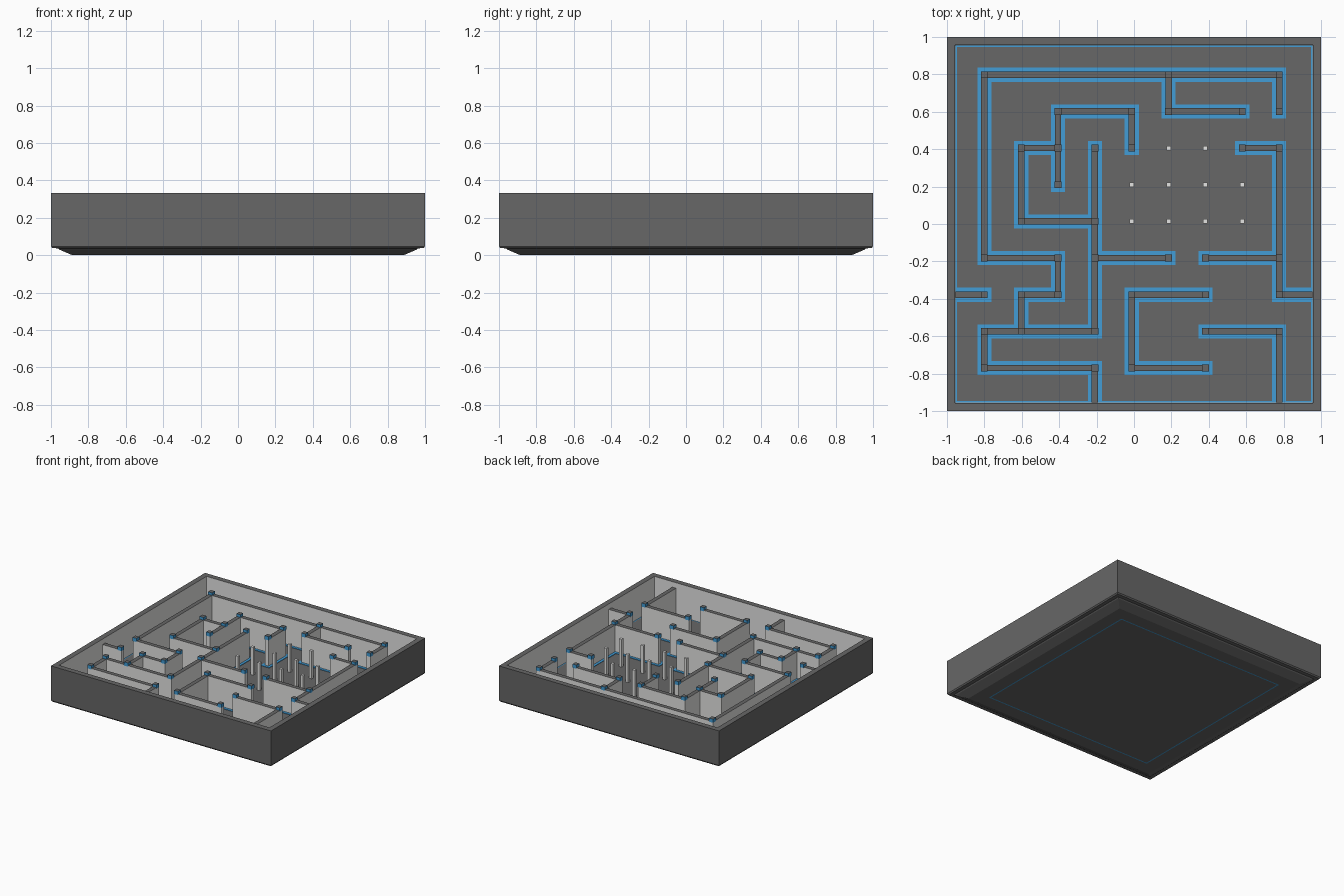
import bpy, bmesh

if "Cube" in bpy.data.objects:
    bpy.data.objects.remove(bpy.data.objects["Cube"])


def material(name, rgb):
    m = bpy.data.materials.new(name)
    m.diffuse_color = (*rgb, 1)
    m.use_nodes = True
    m.node_tree.nodes["Principled BSDF"].inputs["Base Color"].default_value = m.diffuse_color
    return m


GREY = material("dark grey", (0.135, 0.135, 0.135))
LIGHT = material("off white", (0.78, 0.78, 0.77))
BLUE = material("bright blue", (0.055, 0.34, 0.68))
MATS = [GREY, LIGHT, BLUE]
G, L, B = 0, 1, 2


def finish(name, bm):
    me = bpy.data.meshes.new(name)
    bm.to_mesh(me)
    bm.free()
    for m in MATS:
        me.materials.append(m)
    ob = bpy.data.objects.new(name, me)
    bpy.context.collection.objects.link(ob)
    return ob


def box(bm, x0, x1, y0, y1, z0, z1, side, top):
    """Axis-aligned box with one colour for the sides and one for the top."""
    v = [bm.verts.new((x, y, z)) for z in (z0, z1)
         for x, y in ((x0, y0), (x1, y0), (x1, y1), (x0, y1))]
    bm.faces.new(v[3::-1]).material_index = side
    bm.faces.new(v[4:]).material_index = top
    for i in range(4):
        j = (i + 1) % 4
        bm.faces.new((v[i], v[j], v[j + 4], v[i + 4])).material_index = side


# Tray: square rings lofted from the underside, up the outside, over the rim, to the floor
# (half width, height, colour of the band that follows)
FLOOR = 0.065
rings = [(0.765, 0, B), (0.775, 0, G), (0.885, 0, G), (0.955, 0.03, G),
         (0.963, 0.037, G), (0.993, 0.038, G), (1, 0.048, G), (1, 0.332, G),
         (0.956, 0.332, L), (0.955, FLOOR, B), (0.947, FLOOR, G)]
bm = bmesh.new()
loops = [[bm.verts.new((sx * h, sy * h, z))
          for sx, sy in ((-1, -1), (1, -1), (1, 1), (-1, 1))] for h, z, _ in rings]
bm.faces.new(loops[0][::-1]).material_index = G
bm.faces.new(loops[-1]).material_index = G
for k in range(len(rings) - 1):
    a, b = loops[k], loops[k + 1]
    for i in range(4):
        j = (i + 1) % 4
        bm.faces.new((a[i], a[j], b[j], b[i])).material_index = rings[k][2]
finish("tray", bm)

# Maze layout on a 9 x 9 grid; -1 and 9 mean the tray's inner side
walls = ["08 88", "08 03", "03 23", "23 22", "12 22", "12 11", "01 31", "01 00",
         "00 30", "31 36", "14 34", "14 16", "16 26", "25 27", "27 47",
         "47 46", "58 57", "57 77", "88 87", "76 86", "86 82", "63 83",
         "33 53", "42 62", "42 40", "40 60", "61 81", "82 92",
         "30 3-", "81 8-", "-2 02"]


def gx(c):
    return {"-": -0.955, "9": 0.955}.get(c) or -0.8 + 0.197 * int(c)


def gy(c):
    return {"-": -0.955, "9": 0.955}.get(c) or -0.77 + 0.196 * int(c)


def clamp(v):
    return max(-0.955, min(0.955, v))


T, S = 0.017, 0.038          # half widths of wall and glowing strip
wall_bm, strip_bm, cap_bm = bmesh.new(), bmesh.new(), bmesh.new()
nodes = set()
for w in walls:
    a, b = w.split()
    xs = sorted((gx(a[0]), gx(b[0])))
    ys = sorted((gy(a[1]), gy(b[1])))
    for bmx, r, z1, side, top in ((wall_bm, T, 0.288, L, G),
                                  (strip_bm, S, FLOOR + 0.004, B, B)):
        box(bmx, clamp(xs[0] - r), clamp(xs[1] + r), clamp(ys[0] - r), clamp(ys[1] + r),
            FLOOR - 0.005, z1, side, top)
    nodes |= {n for n in (a, b) if "-" not in n and "9" not in n}

# Post caps on wall ends and corners
for n in sorted(nodes):
    x, y, r = gx(n[0]), gy(n[1]), T + 0.001
    box(cap_bm, x - r, x + r, y - r, y + r, 0.28, 0.31, B, G)

finish("maze_walls", wall_bm)
finish("floor_strips", strip_bm)
finish("post_caps", cap_bm)

# Free-standing pillars in the open chamber
bm = bmesh.new()
for n in ("56", "66", "45", "55", "65", "75", "44", "54", "64", "74"):
    x, y, r = gx(n[0]), gy(n[1]), 0.012
    box(bm, x - r, x + r, y - r, y + r, FLOOR - 0.005, 0.293, L, L)
finish("pillars", bm)
